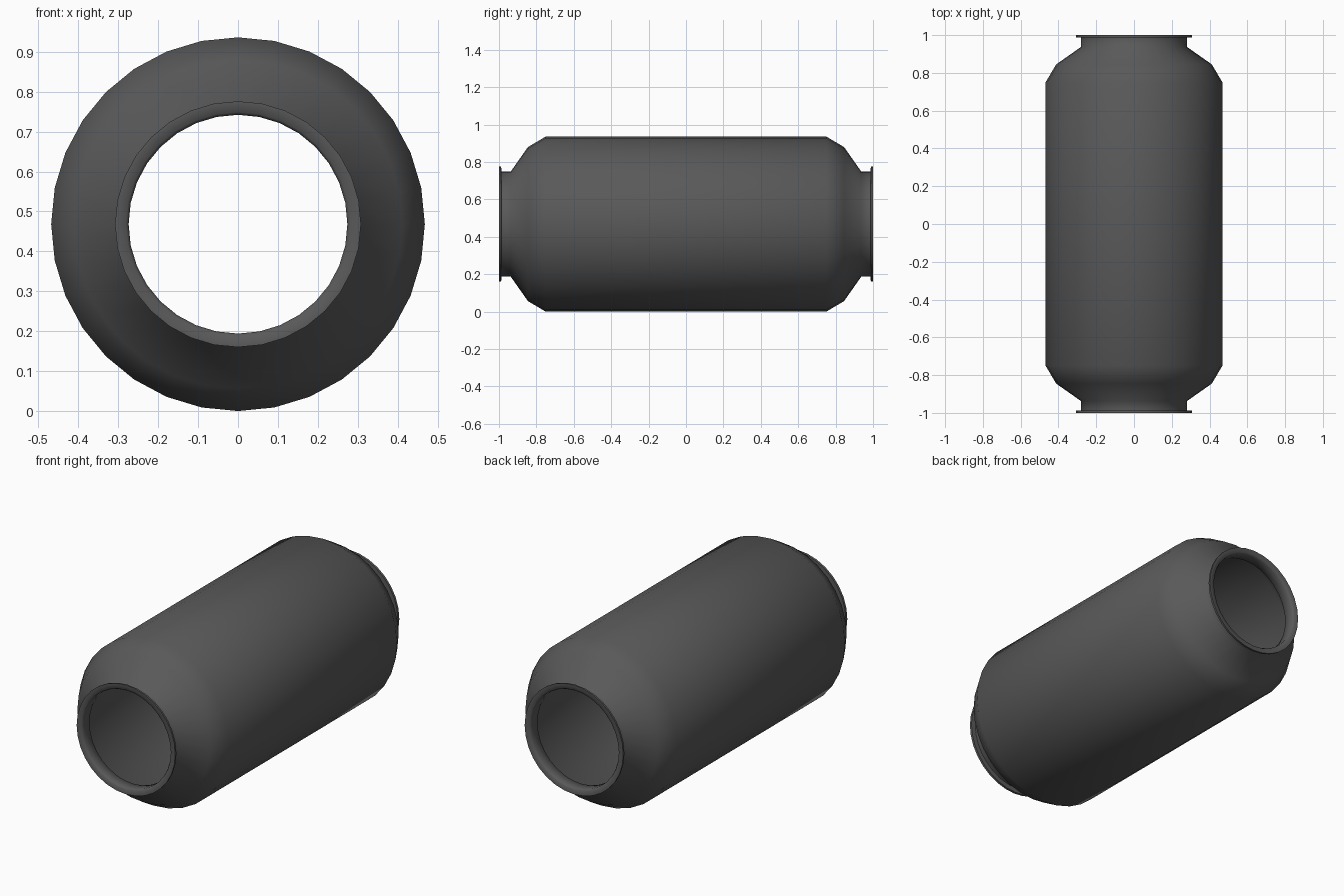
import bpy, bmesh, math

if "Cube" in bpy.data.objects:
    bpy.data.objects.remove(bpy.data.objects["Cube"])

SIDES = 32
R = 0.468          # body radius, also the axis height
WALL = 0.007

# Half profile as (radius, y), from the body out to the end
outer_half = [(R, 0.75), (0.412, 0.845), (0.281, 0.937), (0.281, 0.987)]
rim_half = [(0.307, 0.988), (0.308, 1.0), (0.281, 1.0)]
inner_half = [(0.274, 0.99), (0.274, 0.934), (0.412 - WALL, 0.84), (R - WALL, 0.748)]

half = outer_half + rim_half + inner_half
profile = half + [(r, -y) for r, y in reversed(half)]   # closed thin wall loop


def lathe(name, pts):
    """Spin a closed profile around the y axis at height R."""
    bm = bmesh.new()
    rings = []
    for i in range(SIDES):
        a = 2 * math.pi * i / SIDES
        rings.append([bm.verts.new((r * math.sin(a), y, R + r * math.cos(a))) for r, y in pts])
    n = len(pts)
    for i in range(SIDES):
        p, q = rings[i], rings[(i + 1) % SIDES]
        for k in range(n):
            m = (k + 1) % n
            bm.faces.new((p[k], p[m], q[m], q[k]))
    bmesh.ops.recalc_face_normals(bm, faces=bm.faces)
    me = bpy.data.meshes.new(name)
    bm.to_mesh(me)
    bm.free()
    ob = bpy.data.objects.new(name, me)
    bpy.context.collection.objects.link(ob)
    return ob


# Hollow canister with necked, flanged open ends
body = lathe("canister_shell", profile)
mat = bpy.data.materials.new("dark_grey")
mat.diffuse_color = (0.1, 0.1, 0.1, 1)
mat.use_nodes = True
mat.node_tree.nodes["Principled BSDF"].inputs["Base Color"].default_value = mat.diffuse_color
body.data.materials.append(mat)

bpy.context.view_layer.objects.active = body
body.select_set(True)
bpy.ops.object.shade_smooth_by_angle(angle=math.radians(60))
